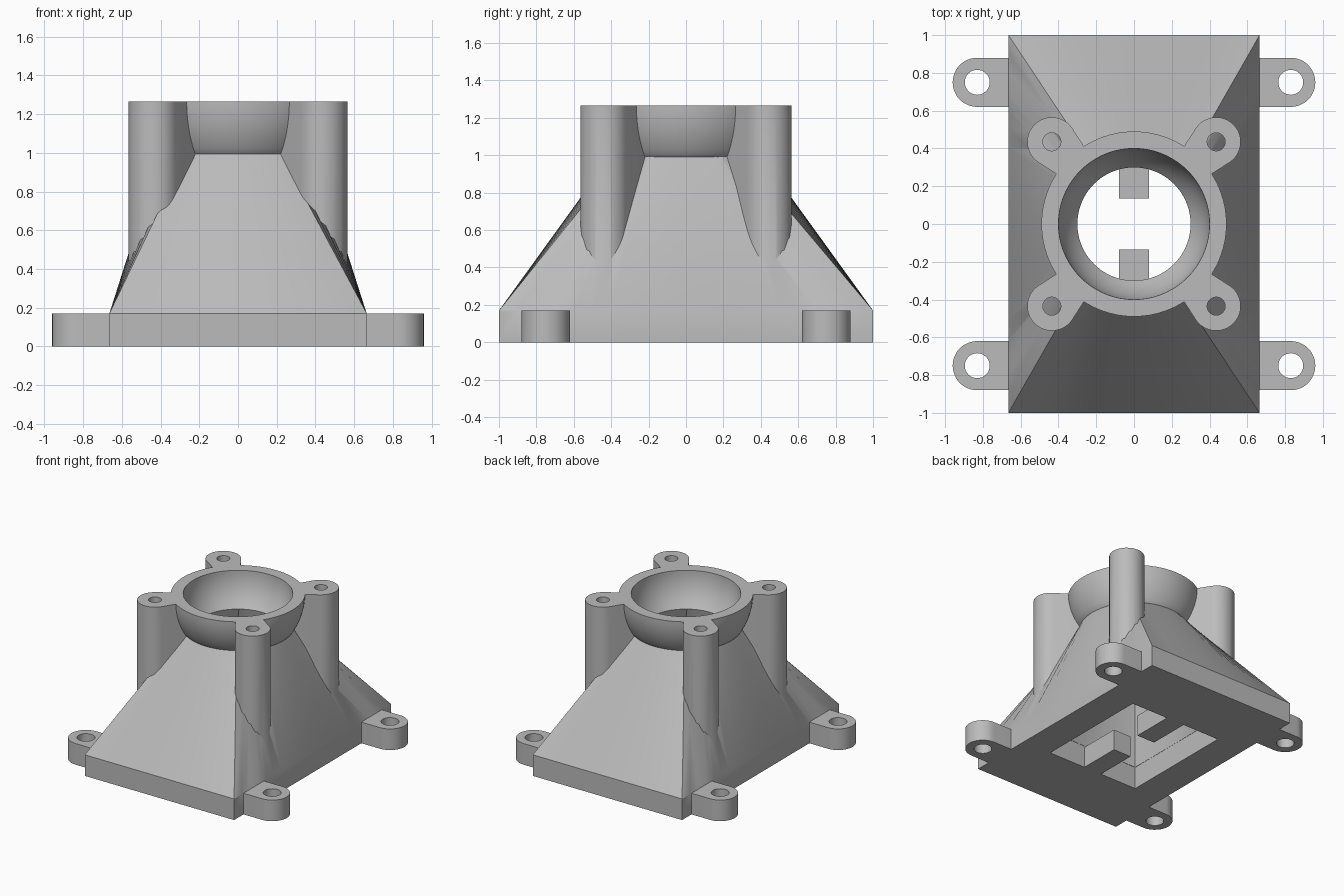
import bpy, bmesh, math
from math import sin, cos, pi, radians, sqrt

if "Cube" in bpy.data.objects:
    bpy.data.objects.remove(bpy.data.objects["Cube"], do_unlink=True)

grey = bpy.data.materials.new("plain grey")
grey.use_nodes = True
grey.diffuse_color = (0.5, 0.5, 0.5, 1)
grey.node_tree.nodes["Principled BSDF"].inputs["Base Color"].default_value = grey.diffuse_color

BASE, NECK, TOP = 0.17, 1.0, 1.265
EAR, POST = (0.83, 0.75), 0.435


def stack(name, rings):
    """Solid skinned through closed rings of equal point count."""
    bm = bmesh.new()
    loops = [[bm.verts.new(p) for p in ring] for ring in rings]
    n = len(loops[0])
    for low, high in zip(loops, loops[1:]):
        for i in range(n):
            j = (i + 1) % n
            bm.faces.new((low[i], low[j], high[j], high[i]))
    bm.faces.new(loops[0][::-1])
    bm.faces.new(loops[-1])
    bmesh.ops.recalc_face_normals(bm, faces=bm.faces)
    mesh = bpy.data.meshes.new(name)
    bm.to_mesh(mesh)
    bm.free()
    mesh.materials.append(grey)
    ob = bpy.data.objects.new(name, mesh)
    bpy.context.collection.objects.link(ob)
    return ob


def prism(name, outline, z0, z1):
    return stack(name, [[(x, y, z) for x, y in outline] for z in (z0, z1)])


def arc(cx, cy, r, a0, a1, n):
    return [(cx + r * cos(a0 + (a1 - a0) * i / n), cy + r * sin(a0 + (a1 - a0) * i / n))
            for i in range(n + 1)]


def circle(cx, cy, r, n):
    return arc(cx, cy, r, 0, 2 * pi, n)[:-1]


def lathe(name, profile, n=72):
    return stack(name, [[(x, y, z) for x, y in circle(0, 0, r, n)] for r, z in profile])


def combine(target, tool, operation):
    mod = target.modifiers.new("combine", "BOOLEAN")
    mod.operation, mod.solver, mod.object = operation, "EXACT", tool
    bpy.context.view_layer.update()
    mesh = bpy.data.meshes.new_from_object(
        target.evaluated_get(bpy.context.evaluated_depsgraph_get()))
    target.modifiers.clear()
    target.data = mesh
    bpy.data.objects.remove(tool, do_unlink=True)


def rect_ring(hx, hy, z, n):
    corners = [(hx, -hy), (hx, hy), (-hx, hy), (-hx, -hy)]
    return [(a[0] + (b[0] - a[0]) * i / n, a[1] + (b[1] - a[1]) * i / n, z)
            for a, b in zip(corners, corners[1:] + corners[:1]) for i in range(n)]


def round_ring(r, z, n):
    # Circle split into four arcs, one above each side of the rectangle
    marks = [radians(a) for a in (-56.4, 48.5, 123.6, 228.5, 303.6)]
    return [(r * cos(a + (b - a) * i / n), r * sin(a + (b - a) * i / n), z)
            for a, b in zip(marks, marks[1:]) for i in range(n)]


def sphere_profile(r, z0, steps=10):
    zs = [z0 + (TOP - z0) * i / steps for i in range(steps + 1)]
    return [(sqrt(r * r - (TOP - z) ** 2), z) for z in zs]


# Base plate with a hood running from rectangle to circle
SIDE = 20
body = stack("adapter_body", [rect_ring(0.665, 1, 0, SIDE), rect_ring(0.665, 1, BASE, SIDE),
                              round_ring(0.4, NECK, SIDE)])

# Bowl-shaped collar
combine(body, lathe("collar", [(0.36, 0.95)] + sphere_profile(0.49, NECK)), "UNION")

# Four screw posts with webs that taper towards the centre
reach = POST * sqrt(2)
taper = math.asin(0.13 / reach)
for k in range(4):
    turn = pi / 4 + k * pi / 2
    cx, cy = reach * cos(turn), reach * sin(turn)
    outline = arc(cx, cy, 0.13, turn - pi / 2 - taper, turn + pi / 2 + taper, 32)
    outline += [(0.1 * cos(turn + s * taper), 0.1 * sin(turn + s * taper)) for s in (1, -1)]
    post = prism("post", outline, 0.3, TOP)
    combine(post, prism("post_hole", circle(cx, cy, 0.048, 24), 0.2, 1.4), "DIFFERENCE")
    combine(body, post, "UNION")

# Four mounting ears
for sx in (1, -1):
    for sy in (1, -1):
        cx, cy = EAR[0], EAR[1] * sy
        outline = arc(cx, cy, 0.13, -pi / 2, pi / 2, 24) + [(0.6, cy + 0.13), (0.6, cy - 0.13)]
        combine(body, prism("ear", [(sx * x, y) for x, y in outline], 0, BASE), "UNION")
        combine(body, prism("ear_hole", circle(sx * cx, cy, 0.066, 32), -0.1, 0.3), "DIFFERENCE")

# Bowl, inner duct and bottom opening with two tabs
combine(body, lathe("bowl", [(0.3, 0.98)] + sphere_profile(0.4, NECK) + [(0.4, 1.4)]), "DIFFERENCE")
combine(body, stack("duct", [rect_ring(0.41, 0.475, BASE, SIDE), round_ring(0.3, NECK, SIDE)]),
        "DIFFERENCE")
half = [(0.41, -0.475), (0.41, 0.475), (0.08, 0.475), (0.08, 0.135), (-0.08, 0.135), (-0.08, 0.475)]
opening = half + [(-x, -y) for x, y in half]
combine(body, prism("opening", opening, -0.1, BASE + 0.01), "DIFFERENCE")

# Smooth curved walls, crisp edges
bpy.ops.object.select_all(action="DESELECT")
body.select_set(True)
bpy.context.view_layer.objects.active = body
bpy.ops.object.shade_smooth_by_angle(angle=radians(30))
